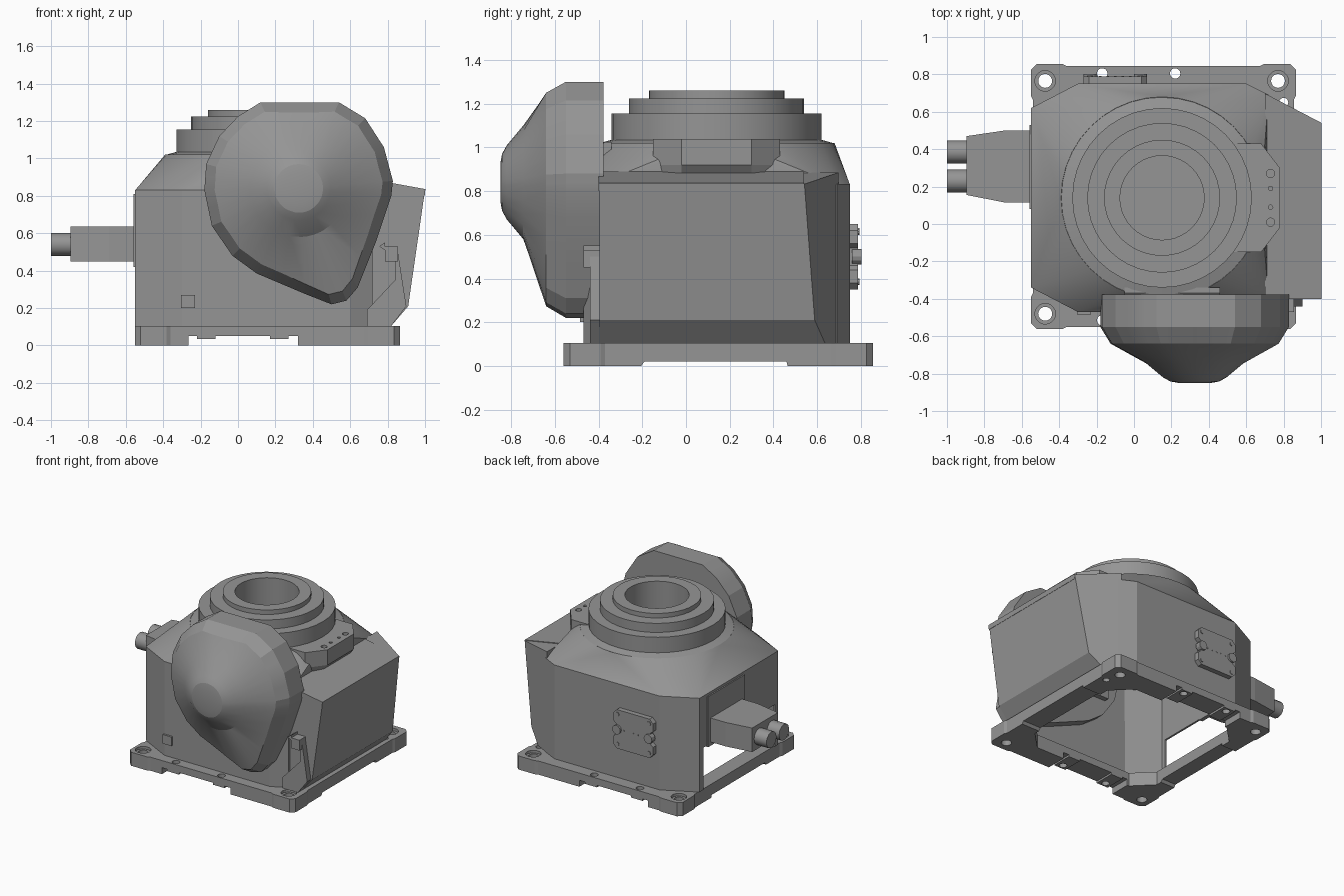
import bpy, bmesh
from math import cos, sin, pi, atan2, radians
from mathutils import Vector

if "Cube" in bpy.data.objects:
    bpy.data.objects.remove(bpy.data.objects["Cube"])

CX, CY = 0.15, 0.14          # turret axis
PX, PY, PH = 0.157, 0.147, 0.708   # plate centre and half size
dark = bpy.data.materials.new("dark_grey")
dark.diffuse_color = (.3, .3, .3, 1)
dark.use_nodes = True
dark.node_tree.nodes["Principled BSDF"].inputs["Base Color"].default_value = dark.diffuse_color


def finish(name, bm, smooth=0):
    bmesh.ops.recalc_face_normals(bm, faces=bm.faces)
    me = bpy.data.meshes.new(name)
    bm.to_mesh(me)
    bm.free()
    me.materials.append(dark)
    ob = bpy.data.objects.new(name, me)
    bpy.context.collection.objects.link(ob)
    bpy.ops.object.select_all(action='DESELECT')
    ob.select_set(True)
    bpy.context.view_layer.objects.active = ob
    if smooth:
        bpy.ops.object.shade_smooth_by_angle(angle=radians(smooth))
    return ob


def loft(bm, rings, caps=True):
    rows = [[bm.verts.new(p) for p in r] for r in rings]
    n = len(rows[0])
    for a, b in zip(rows, rows[1:]):
        for i in range(n):
            bm.faces.new((a[i], a[(i + 1) % n], b[(i + 1) % n], b[i]))
    if caps:
        bm.faces.new(rows[0])
        bm.faces.new(rows[-1])


def prism(bm, pts, lo, hi, axis):
    put = {'x': lambda a, b, t: (t, a, b), 'y': lambda a, b, t: (a, t, b),
           'z': lambda a, b, t: (a, b, t)}[axis]
    loft(bm, [[put(a, b, t) for a, b in pts] for t in (lo, hi)])


def box(bm, x0, x1, y0, y1, z0, z1):
    prism(bm, [(x0, y0), (x1, y0), (x1, y1), (x0, y1)], z0, z1, 'z')


def disc(bm, a, b, r, lo, hi, axis, n=20):
    prism(bm, [(a + r * cos(2 * pi * i / n), b + r * sin(2 * pi * i / n)) for i in range(n)], lo, hi, axis)


def hull(pts):
    bm = bmesh.new()
    for p in pts:
        bm.verts.new(p)
    bmesh.ops.convex_hull(bm, input=bm.verts)
    bmesh.ops.delete(bm, geom=[v for v in bm.verts if not v.link_faces], context='VERTS')
    bmesh.ops.recalc_face_normals(bm, faces=bm.faces)
    bmesh.ops.dissolve_limit(bm, angle_limit=0.01, verts=bm.verts, edges=bm.edges)
    return bm


def cut(ob, bm):
    cutter = finish("cutter", bm)
    cutter.hide_render = True
    m = ob.modifiers.new("cut", 'BOOLEAN')
    m.operation, m.solver, m.object = 'DIFFERENCE', 'EXACT', cutter
    bpy.context.view_layer.objects.active = ob
    bpy.ops.object.modifier_apply(modifier=m.name)
    bpy.data.objects.remove(cutter)


# Base plate with raised corner ears
quarter = [(PH - .01, PH - .19), (PH, PH - .17), (PH, PH - .03), (PH - .03, PH), (PH - .17, PH), (PH - .19, PH - .01)]
outline = []
for k in range(4):
    c, s = round(cos(k * pi / 2)), round(sin(k * pi / 2))
    outline += [(PX + c * x - s * y, PY + s * x + c * y) for x, y in quarter]
bm = bmesh.new()
prism(bm, outline, 0, 0.105, 'z')
plate = finish("base_plate", bm)
# central opening, bolt holes, counterbores, then underside reliefs
corners = [(x, y) for x in (-.475, .77) for y in (-.48, .765)]
bm = bmesh.new()
prism(bm, [(-.42, -.25), (-.28, -.39), (.56, -.39), (.70, -.25), (.70, .54), (.56, .68), (-.28, .68), (-.42, .54)], -.1, .3, 'z')
for x, y in corners:
    disc(bm, x, y, .037, -.1, .3, 'z')
for x in (-.17, .22):
    for y in (-.515, .805):
        disc(bm, x, y, .028, -.1, .3, 'z', 14)
disc(bm, .80, .65, .025, -.1, .3, 'z', 14)
cut(plate, bm)
bm = bmesh.new()
for x, y in corners:
    disc(bm, x, y, .055, .085, .3, 'z')
cut(plate, bm)
bm = bmesh.new()
prism(bm, [(-.265, -.1), (.32, -.1), (.32, .05), (.27, .05), (.27, .035), (.17, .035), (.17, .05),
           (-.12, .05), (-.12, .035), (-.22, .035), (-.22, .05), (-.265, .05)], -1, 1.2, 'y')
cut(plate, bm)
bm = bmesh.new()
prism(bm, [(-.22, -.02), (.47, -.02), (.46, .02), (-.19, .02)], -1, 1.2, 'x')
cut(plate, bm)

# Hollow housing: octagonal walls blending into a round shoulder
octagon = [(-.55, -.34), (-.3, -.47), (.6, -.47), (.72, -.41), (.72, .69), (.6, .75), (-.3, .75), (-.55, .62)]
pts = [(x, y, z) for x, y in octagon for z in (.105, .83)]
pts += [(CX + .54 * cos(i * pi / 20), CY + .54 * sin(i * pi / 20), 1.02) for i in range(40)]
bm = hull(pts)
bmesh.ops.delete(bm, geom=[f for f in bm.faces if abs(f.normal.z) > .99], context='FACES')
housing = finish("housing", bm)
m = housing.modifiers.new("wall", 'SOLIDIFY')
m.thickness, m.offset = .018, -1
bpy.ops.object.modifier_apply(modifier=m.name)
bm = bmesh.new()
box(bm, -.7, -.5, -.30, .57, .05, .43)      # cable opening in left wall
cut(housing, bm)
bpy.context.view_layer.objects.active = housing
housing.select_set(True)
bpy.ops.object.shade_smooth_by_angle(angle=radians(15))

# Side electronics box whose back follows the housing chamfer
prof = [(.70, .105), (.82, .105), (.91, .21), (1.0, .832), (.70, .885)]
pts = []
for x, z in prof:
    pts += [(x, -.395, z), (x, .62 - .52 * (x - .85), z)]
finish("side_box", hull(pts))
# Lid over the sloping top
bm = bmesh.new()
prism(bm, [(.71, .85), (.998, .80), (1.002, .836), (.71, .889)], -.40, .54, 'y')
finish("side_box_lid", bm)

# Stepped turret ring with blind bore
prof = [(.54, 1.018), (.48, 1.035), (.48, 1.155), (.40, 1.155), (.40, 1.225),
        (.31, 1.225), (.31, 1.26), (.225, 1.26), (.225, .92)]
bm = bmesh.new()
loft(bm, [[(CX + r * cos(i * pi / 20), CY + r * sin(i * pi / 20), z) for i in range(40)] for r, z in prof], caps=False)
bmesh.ops.holes_fill(bm, edges=[e for e in bm.edges if e.is_boundary and e.verts[0].co.z < 1], sides=0)
finish("turret_ring", bm, 28)

# Stop block beside the turret, with screw holes and an undercut foot
bm = bmesh.new()
loft(bm, [[(x, y, z) for x, y in ((.5, -.15), (.68, -.15), (.68 + d, -.02), (.68 + d, .30), (.68, .43), (.5, .43))]
          for z, d in ((.87, .06), (.92, .10), (1.038, .10))])
stop = finish("stop_block", bm)
bm = bmesh.new()
for y, r in ((.01, .022), (.09, .012), (.19, .012), (.27, .022)):
    disc(bm, .73, y, r, .98, 1.1, 'z', 12)
cut(stop, bm)

# Teardrop arm cover with domed centre
corner = [(.12, 1.30), (.33, 1.30), (.54, 1.30), (.68, 1.215), (.78, 1.06), (.828, .88), (.82, .80), (.74, .56), (.64, .31),
          (.58, .24), (.50, .22), (.36, .275), (.10, .385), (-.03, .48), (-.14, .64), (-.18, .83), (-.17, .97), (-.10, 1.12), (0, 1.225)]
ox, oz = .325, .84
tear = []
for (ax, az), (bx, bz) in zip(corner, corner[1:] + corner[:1]):
    tear += [(ax, az), ((ax + bx) / 2, (az + bz) / 2)]
ang = [atan2(z - oz, x - ox) for x, z in tear]


def inset(d):
    out = []
    for x, z in tear:
        v = Vector((x - ox, z - oz))
        v *= (v.length - d) / v.length
        out.append((ox + v.x, oz + v.y))
    return out


rings = [[(x, y, z) for x, z in inset(d)] for d, y in ((.0, -.378), (.0, -.55), (.055, -.64))]
for r, y in ((.26, -.745), (.17, -.82), (.13, -.842), (.085, -.85)):
    rings.append([(ox + r * cos(a), y, oz + r * sin(a)) for a in ang])
bm = bmesh.new()
loft(bm, rings)
finish("arm_cover", bm, 16)
# Neck joining the cover to the shoulder
bm = bmesh.new()
prism(bm, [(-.42, .6), (-.34, .6), (-.34, 1.025), (-.37, 1.025), (-.42, .99)], -.05, .46, 'x')
finish("cover_neck", bm)

# Left cable connector: flange, tapered hood, two plugs
bm = bmesh.new()
box(bm, -.56, -.53, .08, .53, .42, .81)
finish("connector_flange", bm)
bm = bmesh.new()
prism(bm, [(-.55, .115), (-.69, .115), (-.895, .155), (-.895, .47), (-.69, .50), (-.55, .50)], .45, .635, 'z')
finish("connector_hood", bm)
for i, y in enumerate((.23, .385)):
    bm = bmesh.new()
    disc(bm, y, .54, .062, -1.0, -.88, 'x', 12)
    finish(f"cable_plug_{i + 1}", bm, 35)

# Rear service panel with bolts and side latches
bm = bmesh.new()
prism(bm, [(-.24, .35), (.04, .35), (.07, .38), (.07, .44), (.045, .46), (.045, .54), (.07, .56), (.07, .62),
           (.04, .65), (-.24, .65), (-.27, .62), (-.27, .56), (-.245, .54), (-.245, .46), (-.27, .44), (-.27, .38)], .74, .788, 'y')
finish("rear_panel", bm)
bm = bmesh.new()
for x in (-.235, .035):
    for z in (.385, .615):
        disc(bm, x, z, .016, .78, .793, 'y', 10)
    disc(bm, x, .5, .035, .76, .803, 'y', 12)
for k in range(5):
    disc(bm, -.18 + .04 * k, .5, .006, .78, .791, 'y', 8)
finish("rear_panel_bolts", bm)

# Front details: gusset, latch and small block
bm = bmesh.new()
prism(bm, [(.69, .105), (.82, .105), (.90, .21), (.855, .5), (.84, .5), (.84, .35), (.69, .19)], -.44, -.39, 'y')
finish("front_gusset", bm)
bm = bmesh.new()
prism(bm, [(.785, .45), (.855, .45), (.855, .53), (.785, .53), (.785, .55), (.755, .53), (.785, .51)], -.47, -.39, 'y')
finish("front_latch", bm)
bm = bmesh.new()
box(bm, -.305, -.23, -.485, -.46, .20, .27)
finish("front_block", bm)
